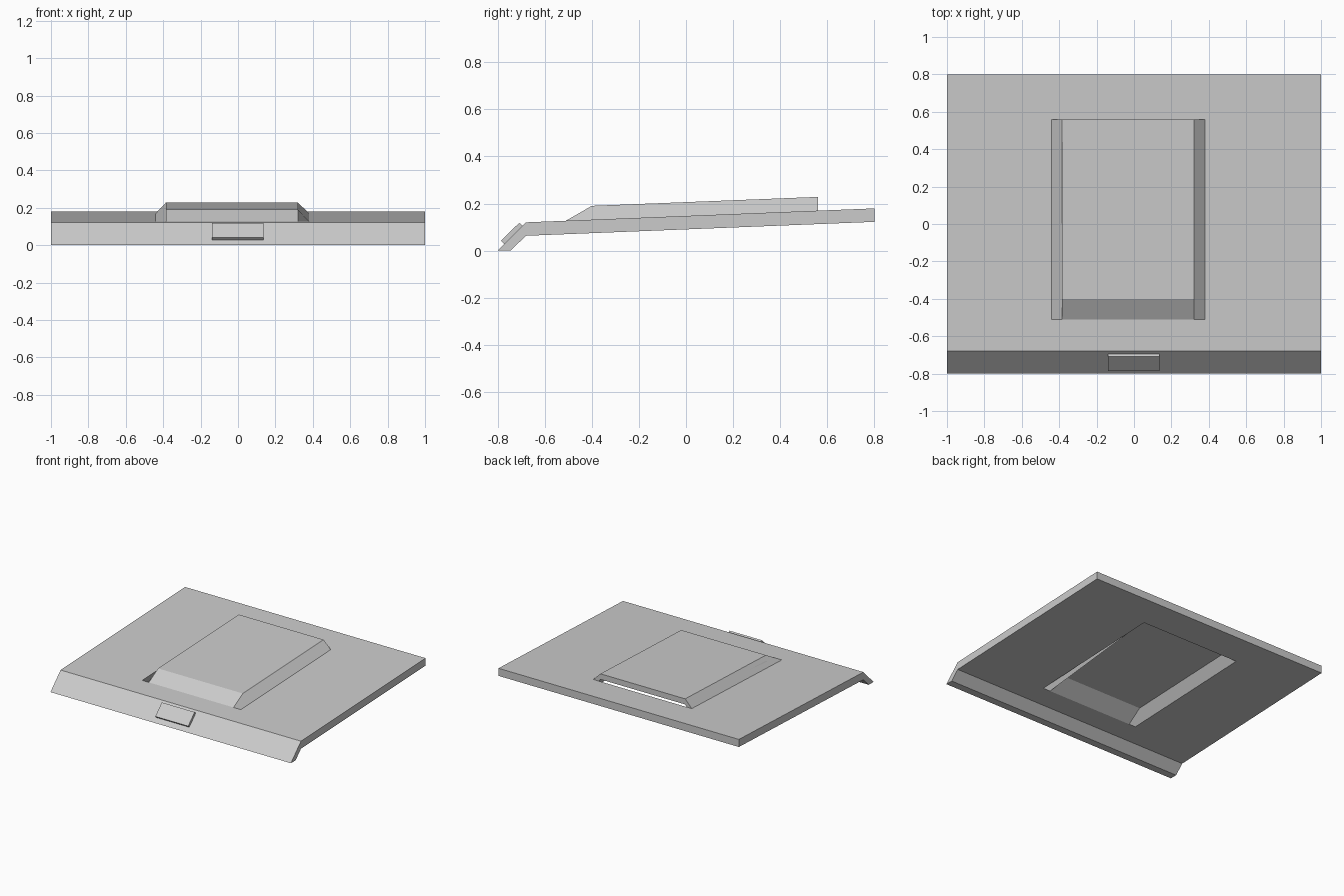
import bpy, bmesh

if "Cube" in bpy.data.objects:
    bpy.data.objects.remove(bpy.data.objects["Cube"])


def finish(name, bm):
    bmesh.ops.recalc_face_normals(bm, faces=bm.faces)
    mesh = bpy.data.meshes.new(name)
    bm.to_mesh(mesh)
    bm.free()
    obj = bpy.data.objects.new(name, mesh)
    bpy.context.collection.objects.link(obj)
    return obj


def top_z(y):
    # gently rising panel surface
    return 0.12 + (y + 0.68) * 0.04


# Main panel with a raised scoop, open at the rear
PANEL_T, ROOF_T = 0.057, 0.042
XS = [-1, -0.44, 0.38, 1]
YS = [-0.8, -0.68, -0.51, 0.56, 0.8]
SX = [-0.385, 0.32]

bm = bmesh.new()


def make_layer(lower):
    t = PANEL_T if lower else 0
    verts = []

    def add(x, y, z):
        v = bm.verts.new((x, y, z))
        verts.append(v)
        return v

    grid = []
    for y in YS:
        if y == YS[0]:      # front lip ends flat on the ground
            grid.append([add(x, -0.744 if lower else y, 0) for x in XS])
        else:
            grid.append([add(x, y, top_z(y) - t) for x in XS])
    foot = [add(x, -0.51, top_z(-0.51) - t) for x in SX]
    rt = ROOF_T if lower else 0
    brow = [add(x, -0.40, 0.19 - rt) for x in SX]
    rear = [add(x, 0.56, 0.228 - rt) for x in SX]

    faces = []
    for j in range(4):
        for i in range(3):
            if (i, j) == (1, 2):
                continue    # scoop opening
            loop = [grid[j][i], grid[j][i + 1], grid[j + 1][i + 1], grid[j + 1][i]]
            if (i, j) == (1, 1):
                loop[3:3] = [foot[1], foot[0]]
            faces.append(loop)
    faces += [
        [foot[0], foot[1], brow[1], brow[0]],
        [brow[0], brow[1], rear[1], rear[0]],
        [grid[2][1], foot[0], brow[0], rear[0], grid[3][1]],
        [foot[1], grid[2][2], grid[3][2], rear[1], brow[1]],
    ]
    for f in faces:
        bm.faces.new(f[::-1] if lower else f)
    return verts


upper = make_layer(False)
rim = [e for e in bm.edges if len(e.link_faces) == 1]
lower = make_layer(True)
pair = dict(zip(upper, lower))
for e in rim:
    a, b = e.verts
    bm.faces.new([a, b, pair[b], pair[a]])
finish("hood_panel", bm)

# Small slanted plate on the front lip
profile = [(-0.785, 0.042), (-0.708, 0.118), (-0.692, 0.104), (-0.770, 0.027)]
bm = bmesh.new()
ends = [[bm.verts.new((x, y, z)) for y, z in profile] for x in (-0.138, 0.135)]
bm.faces.new(ends[0])
bm.faces.new(ends[1][::-1])
for k in range(4):
    n = (k + 1) % 4
    bm.faces.new([ends[0][k], ends[0][n], ends[1][n], ends[1][k]])
finish("front_plate", bm)
